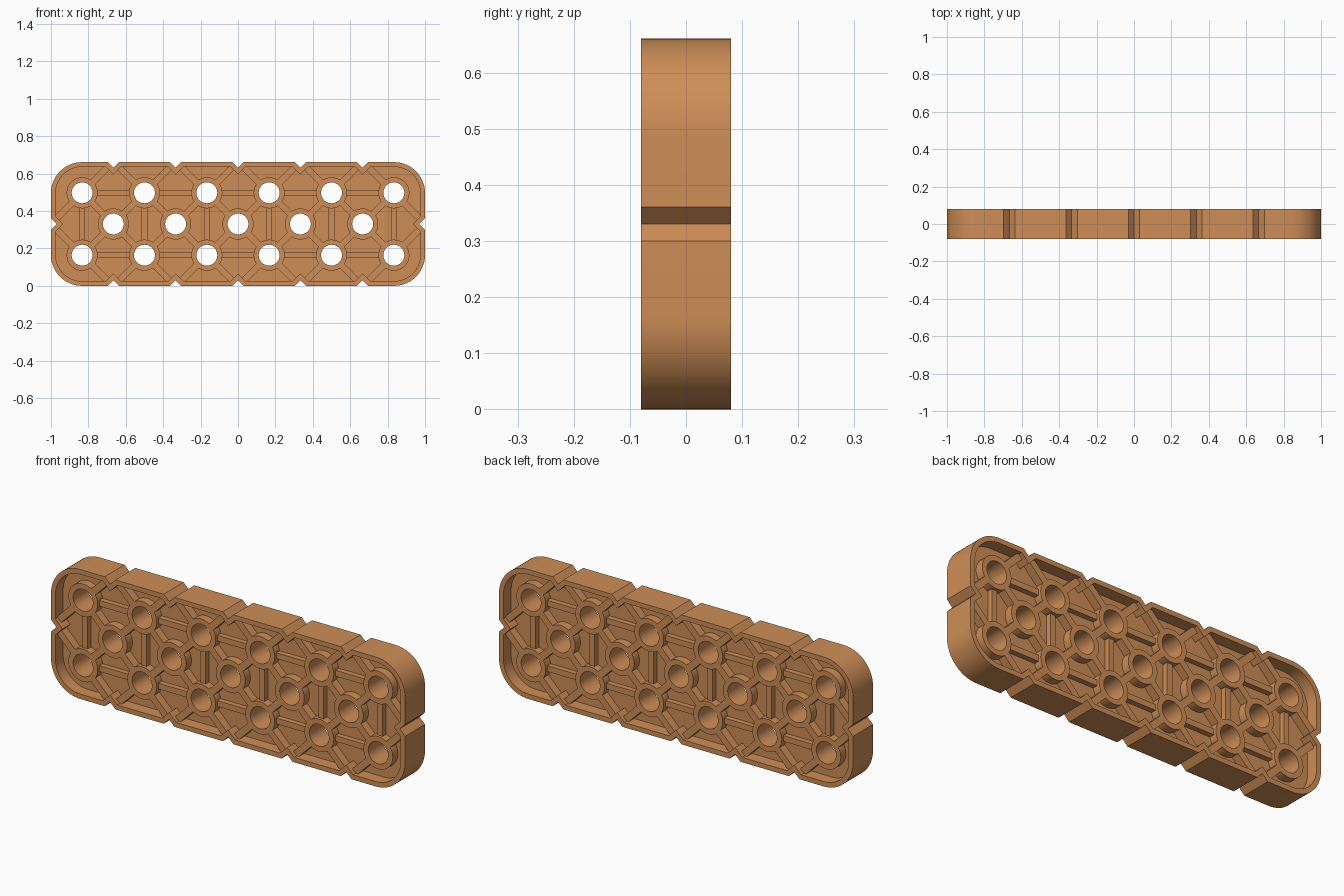
import bpy, bmesh, math
from mathutils import Vector

if "Cube" in bpy.data.objects:
    bpy.data.objects.remove(bpy.data.objects["Cube"])

P = 1 / 6              # half of the hole pitch
W, H = 1.0, 0.3305     # half length and half height of the plate
RIM = 0.025            # rim wall thickness
HOLE, BOSS = 0.056, 0.083

mat = bpy.data.materials.new("copper_tan")
mat.diffuse_color = (0.62, 0.27, 0.095, 1)
mat.use_nodes = True
mat.node_tree.nodes["Principled BSDF"].inputs["Base Color"].default_value = mat.diffuse_color


def outline(t):
    """Rounded plate outline with V notches, inset by t (centred on 0,0)."""
    w, h, r, n = W - t, H - t, 0.165 - t, 0.03 + 0.414 * t
    pts = []
    for k in range(-2, 3):                       # notched long side
        x = k * 2 * P
        pts += [(x - n, -h), (x, -h + n), (x + n, -h)]

    def corner(cx, cy, a0):
        for i in range(17):
            a = math.radians(a0 + 90 * i / 16)
            pts.append((cx + r * math.cos(a), cy + r * math.sin(a)))
    corner(w - r, -h + r, -90)
    pts.extend([(w, -n), (w - n, 0), (w, n)])    # notched short side
    corner(w - r, h - r, 0)
    return pts + [(-x, -y) for x, y in pts]


def circle(c, r, n=40):
    return [(c[0] + r * math.cos(2 * math.pi * i / n),
             c[1] + r * math.sin(2 * math.pi * i / n)) for i in range(n)]


def bar(a, b, width, ga, gb):
    """Rectangle from a to b, shortened by ga and gb at its ends."""
    a, b = Vector(a), Vector(b)
    d = (b - a).normalized()
    s = Vector((-d.y, d.x)) * width / 2
    a, b = a + d * ga, b - d * gb
    return [a - s, b - s, b + s, a + s]


def extrude(name, loops, half):
    """Fill 2D loops and extrude them symmetrically along y."""
    cu = bpy.data.curves.new(name, 'CURVE')
    cu.dimensions = '2D'
    cu.fill_mode = 'BOTH'
    cu.extrude = half
    for pts in loops:
        sp = cu.splines.new('POLY')
        sp.points.add(len(pts) - 1)
        for p, q in zip(sp.points, pts):
            p.co = (q[0], q[1], 0, 1)
        sp.use_cyclic_u = True
    tmp = bpy.data.objects.new(name + "_curve", cu)
    bpy.context.collection.objects.link(tmp)
    dg = bpy.context.evaluated_depsgraph_get()
    me = bpy.data.meshes.new_from_object(tmp.evaluated_get(dg))
    bpy.data.objects.remove(tmp)
    bm = bmesh.new()
    bm.from_mesh(me)
    bmesh.ops.remove_doubles(bm, verts=bm.verts, dist=1e-5)
    for v in bm.verts:                           # stand the plate upright
        x, y, z = v.co
        v.co = (x, -z, y + H)
    bmesh.ops.recalc_face_normals(bm, faces=bm.faces)
    bm.to_mesh(me)
    bm.free()
    me.materials.clear()
    me.materials.append(mat)
    ob = bpy.data.objects.new(name, me)
    bpy.context.collection.objects.link(ob)
    bpy.ops.object.select_all(action='DESELECT')
    ob.select_set(True)
    bpy.context.view_layer.objects.active = ob
    bpy.ops.object.shade_smooth_by_angle(angle=math.radians(30))


# Staggered hole pattern
outer = [(k * P, s * P) for k in (-5, -3, -1, 1, 3, 5) for s in (-1, 1)]
middle = [(k * P, 0) for k in (-4, -2, 0, 2, 4)]
holes = outer + middle

# Rim wall, thin web and hole bosses
extrude("rim", [outline(0), outline(RIM)], 0.08)
extrude("web", [outline(RIM)] + [circle(c, HOLE) for c in holes], 0.018)
extrude("bosses", [circle(c, r) for c in holes for r in (BOSS, HOLE)], 0.06)

# Straight ribs along the rows and across between the rows
g = BOSS - 0.004
straight = [bar((k * P, -P), (k * P, P), 0.03, g, g) for k in (-5, -3, -1, 1, 3, 5)]
straight += [bar((k * P, s * P), ((k + 2) * P, s * P), 0.03, g, g)
             for k in (-5, -3, -1, 1, 3) for s in (-1, 1)]
extrude("straight_ribs", straight, 0.045)

# Diagonal ribs from each outer hole to middle holes and edge notches
diagonal = []
for x, y in outer:
    for dx in (-P, P):
        for dy in (-P, P):
            end = (x + dx, y + dy)
            if abs(end[0]) > 0.9 and abs(end[1]) > 0.1:
                continue                         # rounded corner, no rib
            at_hole = abs(end[1]) < 0.1 and abs(end[0]) < 0.9
            diagonal.append(bar((x, y), end, 0.035, g, g if at_hole else 0.04))
extrude("diagonal_ribs", diagonal, 0.06)
